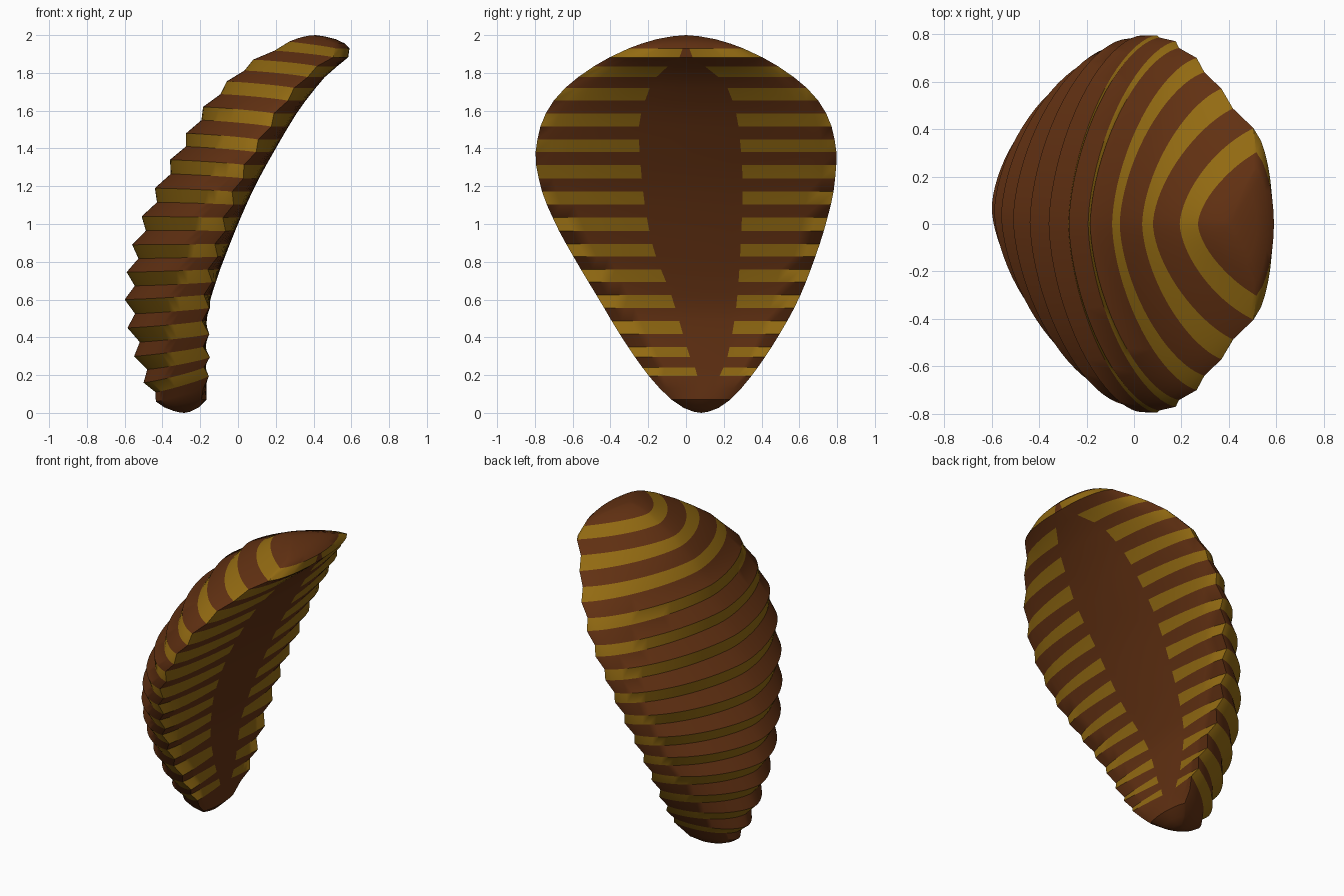
import bpy, bmesh, math

if "Cube" in bpy.data.objects:
    bpy.data.objects.remove(bpy.data.objects["Cube"])


def curve(*pts):
    """Smooth interpolating function through (z, value) points."""
    n = len(pts)
    sec = [(pts[i + 1][1] - pts[i][1]) / (pts[i + 1][0] - pts[i][0]) for i in range(n - 1)]
    tan = [sec[0]]
    for i in range(1, n - 1):
        a, b = sec[i - 1], sec[i]
        tan.append(0 if a * b <= 0 else 2 * a * b / (a + b))
    tan.append(sec[-1])

    def f(z):
        z = min(max(z, pts[0][0]), pts[-1][0])
        i = max(k for k in range(n - 1) if pts[k][0] <= z)
        h = pts[i + 1][0] - pts[i][0]
        t = (z - pts[i][0]) / h
        return ((2*t**3 - 3*t*t + 1) * pts[i][1] + (t**3 - 2*t*t + t) * h * tan[i]
                + (3*t*t - 2*t**3) * pts[i + 1][1] + (t**3 - t*t) * h * tan[i + 1])
    return f


# Outline seen from +x: left and right rims
y_left = curve((0, .07), (.012, .02), (.05, -.05), (.1, -.11), (.2, -.2), (.4, -.34), (.6, -.46), (.8, -.58),
               (1, -.69), (1.2, -.77), (1.36, -.797), (1.5, -.775), (1.6, -.735), (1.7, -.66), (1.8, -.54),
               (1.9, -.37), (1.96, -.22), (1.99, -.1), (2, -.01))
y_right = curve((0, .09), (.012, .14), (.05, .21), (.1, .265), (.2, .35), (.4, .485), (.6, .595), (.8, .675),
                (1, .74), (1.2, .785), (1.36, .797), (1.5, .775), (1.6, .735), (1.7, .66), (1.8, .54),
                (1.9, .37), (1.96, .22), (1.99, .1), (2, .01))
# Side profile: back, rim, belly
x_back = curve((0, -.3), (.02, -.37), (.06, -.435), (.16, -.5), (.3, -.55), (.45, -.585), (.6, -.6), (.74, -.59),
               (.89, -.56), (1.04, -.51), (1.19, -.44), (1.34, -.36), (1.48, -.275), (1.62, -.185),
               (1.755, -.06), (1.87, .08), (1.965, .27), (1.99, .34), (2, .39))
x_rim = curve((0, -.28), (.02, -.25), (.08, -.19), (.2, -.18), (.5, -.19), (.7, -.17), (1, -.09), (1.2, -.02),
              (1.35, .05), (1.5, .14), (1.6, .2), (1.7, .28), (1.8, .37), (1.9, .5), (1.95, .52), (2, .42))
x_belly = curve((0, -.27), (.02, -.22), (.08, -.165), (.2, -.17), (.5, -.165), (.7, -.115), (.85, -.06), (1, 0),
                (1.2, .09), (1.4, .2), (1.6, .32), (1.7, .395), (1.8, .48), (1.9, .59), (1.93, .59),
                (1.97, .54), (2, .43))
# Unstriped strip along the belly
strip_l = curve((0, .07), (.2, .06), (.3, .02), (.6, -.07), (.9, -.18), (1.2, -.23), (1.5, -.25),
                (1.7, -.2), (1.8, -.14), (1.89, -.03), (2, -.004))
strip_r = curve((0, .09), (.2, .18), (.3, .22), (.6, .27), (.9, .29), (1.2, .3), (1.5, .28),
                (1.7, .23), (1.8, .15), (1.89, .03), (2, .004))
# Segments tilt: the belly side sits higher below and lower above
tilt = curve((0, 0), (.06, .07), (.12, .085), (.3, .05), (.6, .025), (.95, 0), (1.3, -.025),
             (1.6, -.035), (1.965, -.035), (2, 0))
depth = curve((0, .025), (.3, .05), (.9, .05), (1.5, .04), (2, .025))

# Ring heights: (z, is_valley, gold band above this ring)
peaks = [.06, .16, .3, .45, .6, .745, .89, 1.04, 1.19, 1.34, 1.48, 1.62, 1.755, 1.87, 1.965]
rings = [(.003, 0, 0), (.012, 0, 0), (.03, 0, 0), (.06, 0, 0)]
for a, b in zip(peaks, peaks[1:]):
    rings += [((a + b) / 2, 1, 1), (b, 0, 0)]
rings += [(1.98, 0, 0), (1.99, 0, 0), (1.997, 0, 0)]

NB, NS, NM = 40, 7, 10      # points on back, striped belly sides, belly strip


def section(z, valley):
    pts = []
    d = depth(z) * valley
    for i in range(NB):                                   # domed back
        t = math.pi * i / NB
        s, c = math.sin(t), math.cos(t)
        zz = z + tilt(z) * (1 - s) ** 1.2
        cy, h = (y_left(zz) + y_right(zz)) / 2, (y_right(zz) - y_left(zz)) / 2
        y = cy + h * math.copysign(abs(c) ** 1.2, c)
        x = x_rim(zz) - (x_rim(zz) - x_back(zz)) * max(s, 0) ** 1.2
        pts.append((x + d * (.7 + .3 * s), y, zz))
    zz = z + tilt(z)
    yl, yr, sl, sr = y_left(zz), y_right(zz), strip_l(zz), strip_r(zz)
    ys = [(yl + (sl - yl) * i / NS, .7 * (1 - i / NS)) for i in range(NS)]
    ys += [(sl + (sr - sl) * i / NM, 0) for i in range(NM)]
    ys += [(sr + (yr - sr) * i / NS, .7 * i / NS) for i in range(NS)]
    for y, w in ys:                                       # gently bulged belly
        u = (2 * y - yl - yr) / (yr - yl)
        x = x_rim(zz) + (x_belly(zz) - x_rim(zz)) * max(0, 1 - u * u) ** .75
        pts.append((x + d * w, y, zz))
    return pts


def material(name, rgb):
    m = bpy.data.materials.new(name)
    m.diffuse_color = (*rgb, 1)
    m.use_nodes = True
    m.node_tree.nodes["Principled BSDF"].inputs["Base Color"].default_value = m.diffuse_color
    return m


# Segmented body
bm = bmesh.new()
loops = [[bm.verts.new(p) for p in section(z, v)] for z, v, g in rings]
n = len(loops[0])
for k in range(len(loops) - 1):
    for i in range(n):
        j = (i + 1) % n
        f = bm.faces.new((loops[k][i], loops[k][j], loops[k + 1][j], loops[k + 1][i]))
        on_strip = NB + NS <= i < NB + NS + NM
        f.material_index = 1 if rings[k][2] and not on_strip else 0
# Rounded tips
for loop, tip in ((loops[0], (-.285, .08, 0)), (loops[-1], (.41, 0, 2))):
    v = bm.verts.new(tip)
    for i in range(n):
        bm.faces.new((loop[i], loop[(i + 1) % n], v))
bmesh.ops.recalc_face_normals(bm, faces=bm.faces)
mesh = bpy.data.meshes.new("segmented_body")
bm.to_mesh(mesh)
bm.free()
mesh.materials.append(material("dark brown", (.12, .03, .006)))
mesh.materials.append(material("mustard gold", (.29, .145, .006)))
body = bpy.data.objects.new("segmented_body", mesh)
bpy.context.collection.objects.link(body)
bpy.context.view_layer.objects.active = body
body.select_set(True)
bpy.ops.object.shade_smooth_by_angle(angle=math.radians(35))
